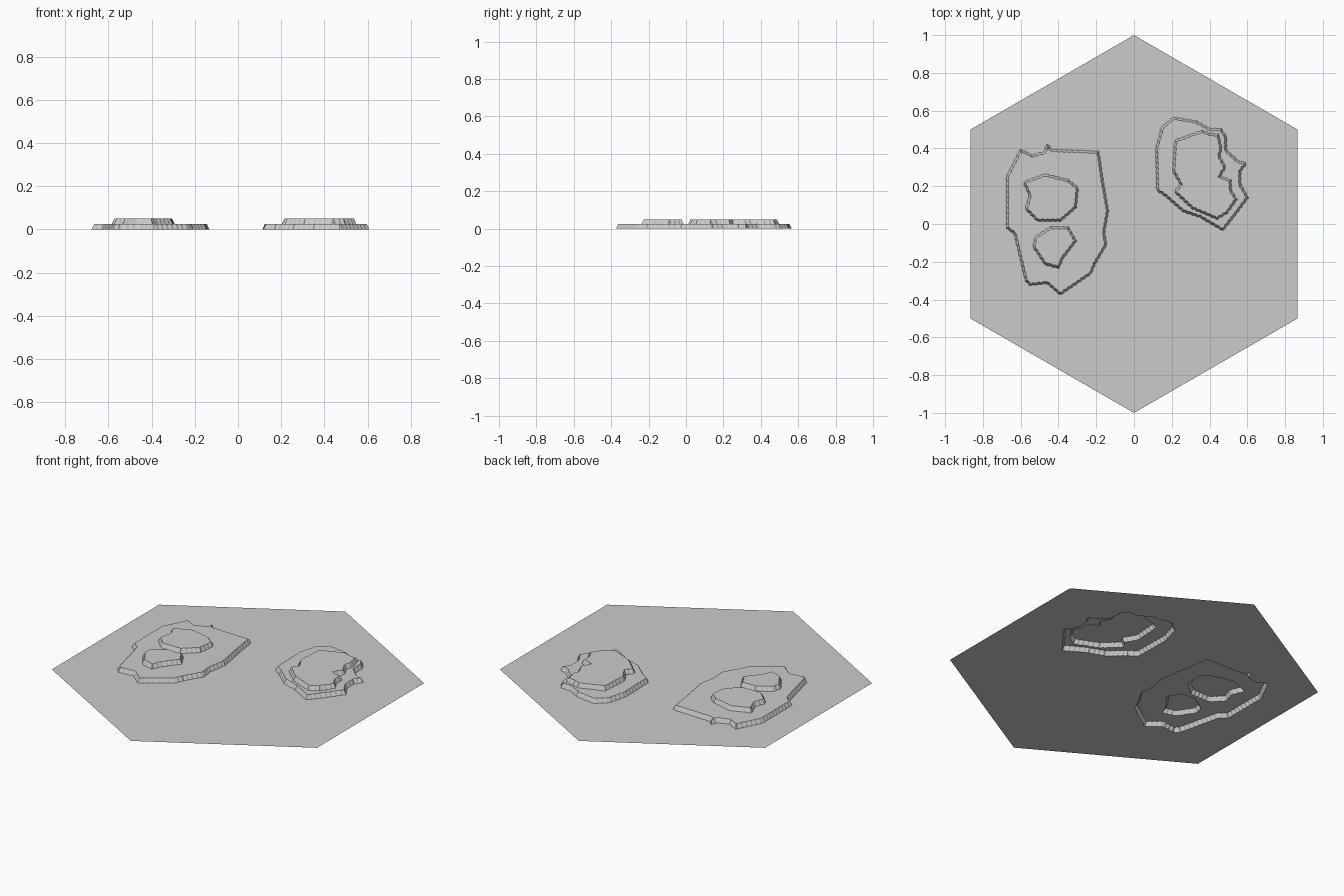
import bpy, bmesh, math
from mathutils import Vector

if "Cube" in bpy.data.objects:
    bpy.data.objects.remove(bpy.data.objects["Cube"])

STEP = 0.025      # height of one terrace
SLOPE = 0.006     # half the plan width of a terrace wall

# Plan outlines in hundredths of a unit, clockwise seen from above
west_low = [(-67, 25), (-60, 39), (-54, 36), (-47, 38), (-46, 42), (-44, 39), (-19, 38),
            (-17, 24), (-14, 7), (-16, -4), (-15, -11), (-21, -21), (-23, -26), (-39, -37),
            (-46, -31), (-55, -32), (-57, -30), (-63, -5), (-67, -2)]
west_peak_a = [(-58, 22), (-47, 26), (-35, 23), (-30, 19), (-31, 9), (-39, 2), (-51, 2),
               (-57, 8), (-55, 15)]
west_peak_b = [(-52, -7), (-44, -2), (-35, -2), (-31, -9), (-38, -18), (-40, -23),
               (-47, -21), (-53, -12)]
east_low = [(12, 40), (15, 51), (21, 56), (33, 54), (40, 50), (46, 50), (48.5, 46),
            (48.5, 39), (55, 33), (59, 32), (56, 28), (56, 21), (60, 14), (54, 6), (47, -3),
            (35, 4), (26, 7), (17, 15), (12.5, 18)]
east_peak = [(22, 44), (36, 49), (40, 47.5), (44.5, 47), (46, 40), (45, 36), (48, 30),
             (45, 25), (51, 23), (51, 18), (54, 13), (49, 6), (44, 3), (31, 8.5),
             (22, 17), (25, 21), (21, 28)]


def trace(points, gap=0.014, wobble=0.002):
    """Resample an outline into short serrated steps; return foot and brow rings."""
    pts = [Vector(p) / 100 for p in points]
    ring = []
    for a, b in zip(pts, pts[1:] + pts[:1]):
        n = max(1, round((b - a).length / gap))
        ring += [a.lerp(b, i / n) for i in range(n)]
    foot, brow = [], []
    for i, p in enumerate(ring):
        d = (ring[(i + 1) % len(ring)] - ring[i - 1]).normalized()
        out = Vector((-d.y, d.x))
        p = p + out * (wobble if i % 2 else -wobble)
        foot.append(p + out * SLOPE)
        brow.append(p - out * SLOPE)
    return foot, brow


def add_ring(bm, ring, z):
    vs = [bm.verts.new((p.x, p.y, z)) for p in ring]
    es = [bm.edges.new((vs[i - 1], vs[i])) for i in range(len(vs))]
    return vs, es


def sheet(name, outer, z, holes, foot=None):
    """Flat sheet with openings, plus a sloping wall down to the foot ring."""
    bm = bmesh.new()
    top, edges = add_ring(bm, outer, z)
    fill = list(edges)
    for h in holes:
        fill += add_ring(bm, h, z)[1]
    bmesh.ops.triangle_fill(bm, use_beauty=True, use_dissolve=False,
                            edges=fill, normal=(0, 0, 1))
    if foot:
        low = add_ring(bm, foot, z - STEP)[0]
        for i in range(len(low)):
            bm.faces.new((low[i - 1], low[i], top[i], top[i - 1]))
    bm.normal_update()
    for f in bm.faces:
        if f.normal.z < 0:
            f.normal_flip()
    me = bpy.data.meshes.new(name)
    bm.to_mesh(me)
    bm.free()
    bpy.context.collection.objects.link(bpy.data.objects.new(name, me))


# Terraces, each open underneath
wl, wa, wb, el, ep = map(trace, (west_low, west_peak_a, west_peak_b, east_low, east_peak))
sheet("west_hill_lower_terrace", wl[1], STEP, [wa[0], wb[0]], wl[0])
sheet("west_hill_north_peak", wa[1], 2 * STEP, [], wa[0])
sheet("west_hill_south_peak", wb[1], 2 * STEP, [], wb[0])
sheet("east_hill_lower_terrace", el[1], STEP, [ep[0]], el[0])
sheet("east_hill_peak", ep[1], 2 * STEP, [], ep[0])

# Hexagonal ground tile with openings beneath the hills
hexagon = [Vector((math.sin(math.radians(60 * i)), math.cos(math.radians(60 * i))))
           for i in range(6)]
sheet("hexagon_ground", hexagon, 0, [wl[0], el[0]])
